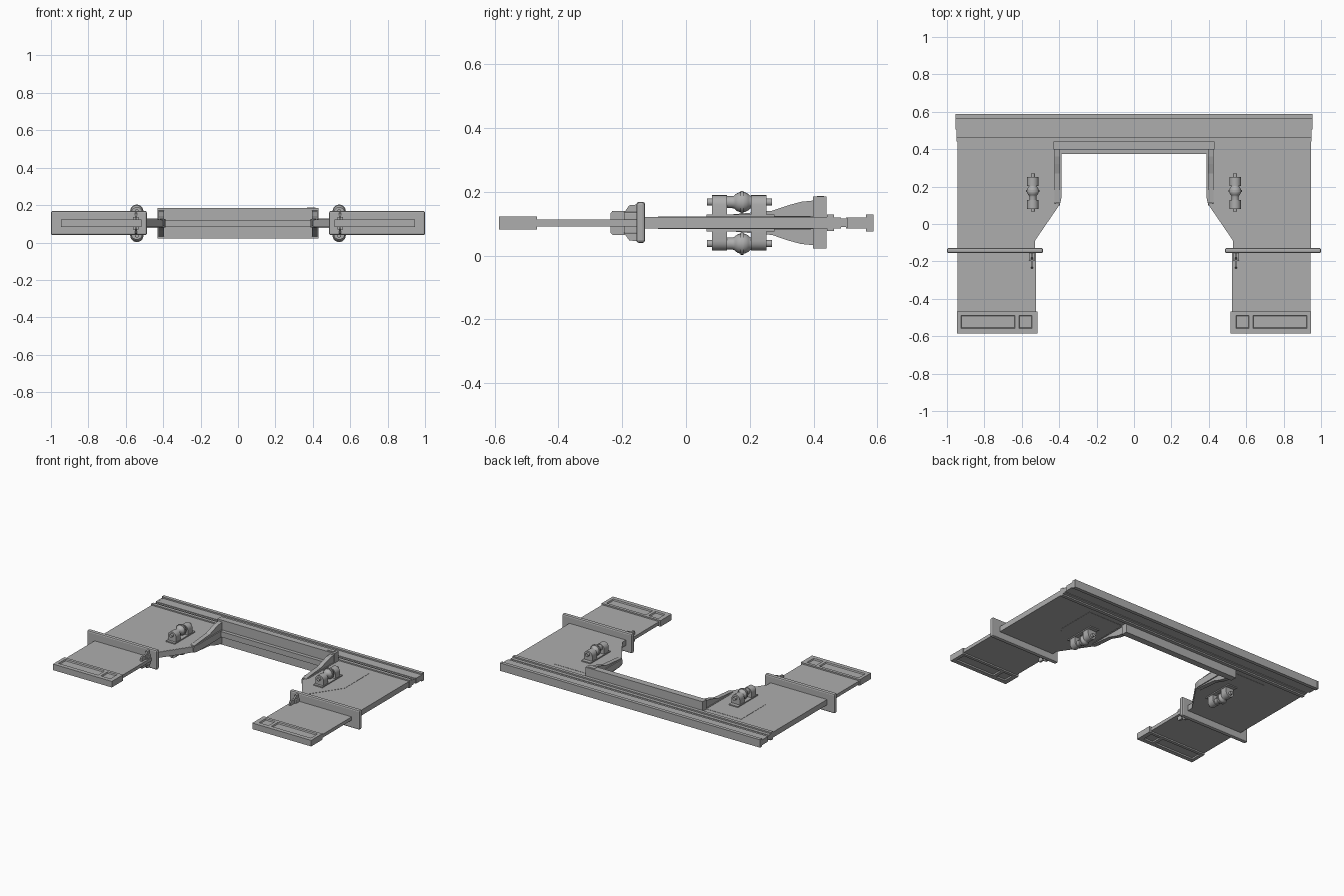
import bpy, bmesh, math
from mathutils import Vector

if "Cube" in bpy.data.objects:
    bpy.data.objects.remove(bpy.data.objects["Cube"])

MID = 0.1025                       # height of the symmetry plane
grey = bpy.data.materials.new("mid_grey")
grey.diffuse_color = (0.42, 0.42, 0.42, 1)
grey.use_nodes = True
grey.node_tree.nodes["Principled BSDF"].inputs["Base Color"].default_value = grey.diffuse_color


def finish(name, bm, mirror="", bevel=0, smooth=False):
    """Turn a bmesh (heights relative to MID) into an object, mirrored in the given axes."""
    bmesh.ops.recalc_face_normals(bm, faces=bm.faces)
    me = bpy.data.meshes.new(name)
    bm.to_mesh(me)
    bm.free()
    me.materials.append(grey)
    ob = bpy.data.objects.new(name, me)
    ob.location.z = MID
    bpy.context.collection.objects.link(ob)
    if bevel:
        mod = ob.modifiers.new("bevel", "BEVEL")
        mod.width, mod.segments, mod.limit_method = bevel, 2, "ANGLE"
    if mirror:
        mod = ob.modifiers.new("mirror", "MIRROR")
        mod.use_axis = ("x" in mirror, False, "z" in mirror)
    if smooth:
        bpy.ops.object.select_all(action="DESELECT")
        ob.select_set(True)
        bpy.context.view_layer.objects.active = ob
        bpy.ops.object.shade_smooth_by_angle(angle=math.radians(35))
    return ob


def prism(name, pts, axis, a, b, **kw):
    """Extrude a 2D outline along an axis from a to b."""
    bm = bmesh.new()
    place = {"x": lambda p: (a, p[0], p[1]),
             "y": lambda p: (p[0], a, p[1]),
             "z": lambda p: (p[0], p[1], a)}[axis]
    face = bm.faces.new([bm.verts.new(place(p)) for p in pts])
    ext = bmesh.ops.extrude_face_region(bm, geom=[face])["geom"]
    shift = Vector([(b - a) * (axis == c) for c in "xyz"])
    bmesh.ops.translate(bm, vec=shift, verts=[v for v in ext if isinstance(v, bmesh.types.BMVert)])
    return finish(name, bm, **kw)


def box(name, x0, x1, y0, y1, z0, z1, **kw):
    return prism(name, [(x0, y0), (x1, y0), (x1, y1), (x0, y1)], "z", z0, z1, **kw)


def symmetric(half):
    """Close an upper half outline by reflecting it about the mid plane."""
    return half + [(u, -v) for u, v in reversed(half)]


def steps(rows):
    """Stepped half outline from (start, end, half height) rows."""
    return symmetric([p for s, e, h in rows for p in ((s, h), (e, h))])


def lathe(name, prof, cx, cz, n=20, **kw):
    """Revolve (y, radius) points about an axis parallel to y."""
    bm = bmesh.new()
    rings = [[bm.verts.new((cx + r * math.cos(t * math.tau / n), y, cz + r * math.sin(t * math.tau / n)))
              for t in range(n)] for y, r in prof]
    for p, q in zip(rings, rings[1:]):
        for i in range(n):
            j = (i + 1) % n
            bm.faces.new((p[i], p[j], q[j], q[i]))
    bm.faces.new(rings[0])
    bm.faces.new(rings[-1])
    return finish(name, bm, smooth=True, **kw)


# main U-shaped plate
right = [(0.40, 0.38), (0.40, 0.10), (0.53, -0.09), (0.53, -0.13), (0.945, -0.13), (0.945, 0.445)]
prism("main_plate", right + [(-x, y) for x, y in reversed(right)], "z", -0.018, 0.018)

# thin reinforcing skin around the clamps, on both faces
prism("reinforcing_skin", [(0.41, 0.40), (0.685, 0.40), (0.685, 0.14), (0.53, -0.088), (0.41, 0.088)],
      "z", 0.017, 0.0195, mirror="xz")

# back rail with its grooves
prism("back_rail", steps([(0.442, 0.464, 0.026), (0.464, 0.486, 0.017), (0.486, 0.502, 0.013),
                          (0.502, 0.564, 0.017), (0.564, 0.587, 0.026)]), "x", -0.948, 0.948)
prism("rail_end_cap", steps([(0.505, 0.564, 0.0175), (0.564, 0.5875, 0.0265)]),
      "x", 0.945, 0.954, mirror="x")

# tall wall across the opening and tapered webs along the arms
box("cross_wall", -0.43, 0.43, 0.398, 0.440, -0.080, 0.082)
web = [(0.10, 0.012), (0.115, 0.024), (0.27, 0.038), (0.32, 0.055), (0.36, 0.066), (0.40, 0.070)]
prism("arm_web", symmetric(web), "x", 0.395, 0.424, mirror="x")
prism("arm_lip", [(0.388, 0.39), (0.388, 0.14), (0.396, 0.105), (0.41, 0.10), (0.43, 0.13), (0.43, 0.39)],
      "z", -0.022, 0.022, mirror="x")
box("wall_lip", -0.40, 0.40, 0.375, 0.40, -0.018, 0.018)
box("wall_latch", 0.37, 0.415, 0.410, 0.432, 0.080, 0.085)

# upright collar across each arm
box("collar", 0.487, 1.0, -0.156, -0.128, -0.063, 0.066, mirror="x", bevel=0.009)

# sliding front plate
box("front_plate", 0.525, 0.943, -0.50, -0.14, -0.011, 0.011, mirror="x")

# end block with two recessed panels on each face
bm = bmesh.new()
xs = (0.515, 0.545, 0.615, 0.636, 0.925, 0.947)
ys = (-0.586, -0.558, -0.488, -0.468)
grid = [[bm.verts.new((x, y, 0.020)) for x in xs] for y in ys]
cells = {(i, j): bm.faces.new((grid[j][i], grid[j][i + 1], grid[j + 1][i + 1], grid[j + 1][i]))
         for j in range(3) for i in range(5)}
rim = [e for e in bm.edges if e.is_boundary]
down = bmesh.ops.extrude_edge_only(bm, edges=rim)["geom"]
for v in down:
    if isinstance(v, bmesh.types.BMVert):
        v.co.z = 0
bmesh.ops.recalc_face_normals(bm, faces=bm.faces)
if cells[0, 0].normal.z < 0:
    bmesh.ops.reverse_faces(bm, faces=bm.faces)
bmesh.ops.inset_individual(bm, faces=[cells[1, 1], cells[3, 1]], thickness=0.005, depth=-0.008)
finish("end_block", bm, mirror="xz")

# latch in front of each collar
prism("latch_blade", symmetric([(-0.237, 0.030), (-0.230, 0.038), (-0.190, 0.038),
                                (-0.178, 0.055), (-0.150, 0.058)]),
      "x", 0.540, 0.552, mirror="x")
box("latch_block", 0.531, 0.562, -0.195, -0.15, 0.008, 0.034, mirror="xz", bevel=0.004)

# ball clamps above and below each arm
CX, CZ = 0.541, 0.065
box("clamp_base", CX - 0.033, CX + 0.033, 0.064, 0.277, 0.015, 0.0265, mirror="xz")
lug = [(CX + 0.030, 0.02)] + [(CX + 0.030 * math.cos(math.pi * k / 10), 0.057 + 0.030 * math.sin(math.pi * k / 10))
                              for k in range(11)] + [(CX - 0.030, 0.02)]
for label, y0, y1 in (("front", 0.081, 0.128), ("back", 0.204, 0.252)):
    prism(label + "_clamp_lug", lug, "y", y0, y1, mirror="xz", smooth=True)
ball = [(0.176 - 0.032 * math.cos(t), 0.032 * math.sin(t)) for t in [math.radians(40 + 12.5 * k) for k in range(9)]]
lathe("clamp_ball", [(0.066, 0.011), (0.12, 0.011), (0.12, 0.019), (0.146, 0.019)] + ball
      + [(0.206, 0.019), (0.23, 0.019), (0.23, 0.011), (0.270, 0.011)], CX, CZ, mirror="xz")
lathe("ball_band", [(0.171, 0.0355), (0.181, 0.0355)], CX, CZ, mirror="xz")
